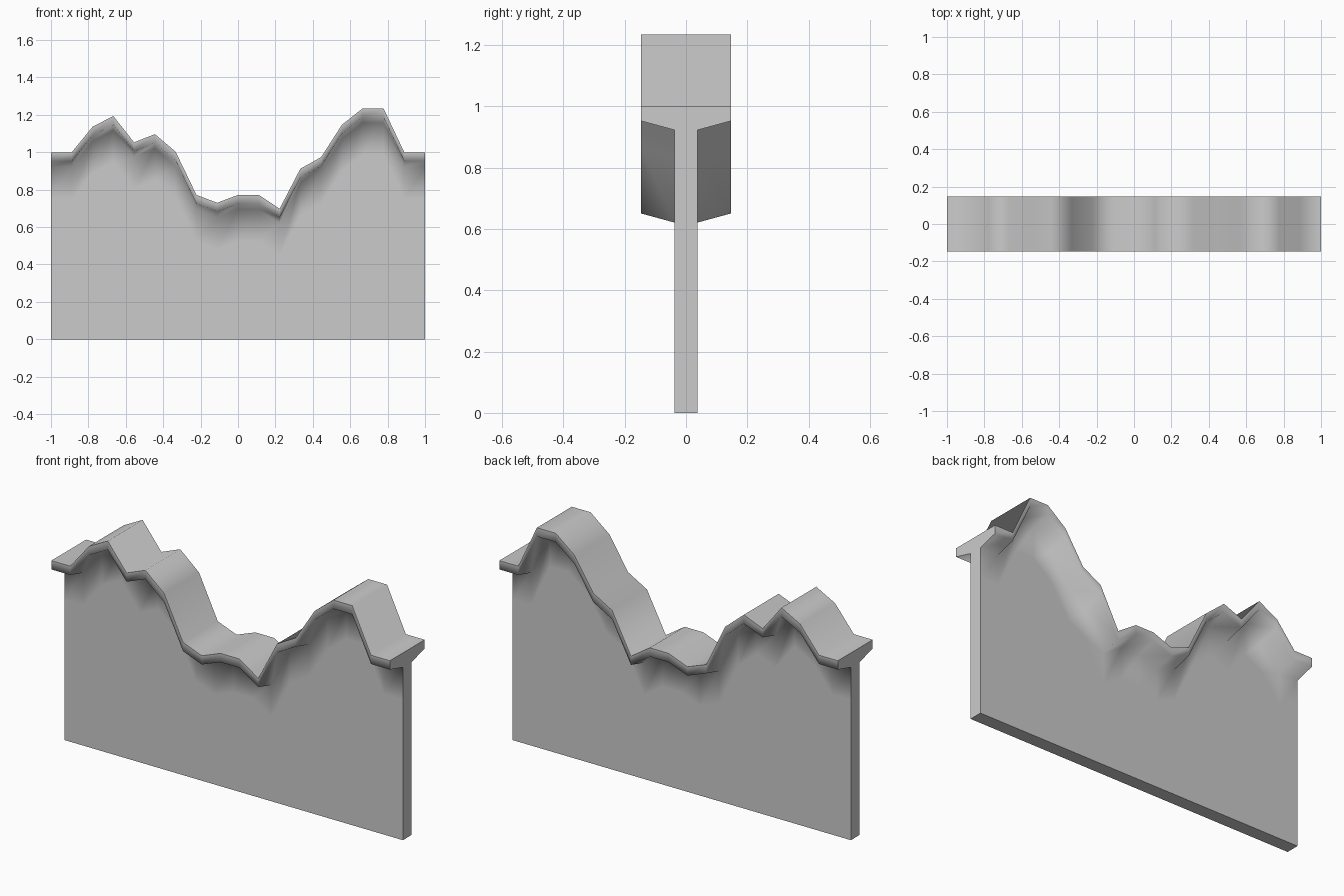
import bpy
import bmesh

if "Cube" in bpy.data.objects:
    bpy.data.objects.remove(bpy.data.objects["Cube"])

# Ridge heights at evenly spaced stations from x = -1 to x = 1
HEIGHTS = [1.0, 1.0, 1.136, 1.194, 1.053, 1.097, 1.003, 0.772, 0.73, 0.772,
           0.772, 0.698, 0.912, 0.974, 1.147, 1.235, 1.235, 1.0, 1.0]
LIP, WALL = 0.147, 0.037            # half widths of the cap and the wall
RIM, UNDER, FADE = 0.047, 0.077, 0.25  # drops below the ridge


def section(top):
    """T-shaped cross-section as a closed (y, z) loop."""
    half = [(LIP, top), (LIP, top - RIM), (WALL, top - UNDER),
            (WALL, top - FADE), (WALL, 0.0)]
    return half + [(-y, z) for y, z in reversed(half)]


# Skin the cross-sections along x
bm = bmesh.new()
last = len(HEIGHTS) - 1
rings = [[bm.verts.new((-1 + 2 * i / last, y, z)) for y, z in section(h)]
         for i, h in enumerate(HEIGHTS)]
n = len(rings[0])
for a, b in zip(rings, rings[1:]):
    for k in range(n):
        j = (k + 1) % n
        bm.faces.new((a[k], a[j], b[j], b[k]))

# End caps
bm.faces.new(rings[0])
bm.faces.new(rings[-1][::-1])
bmesh.ops.recalc_face_normals(bm, faces=bm.faces[:])

# Smooth shading, with crisp top rims, base edges and ends
for f in bm.faces:
    f.smooth = True
for a, b in zip(rings, rings[1:]):
    for k in (0, 4, 5, 9):
        bm.edges.get((a[k], b[k])).smooth = False
for ring in (rings[0], rings[-1]):
    for k in range(n):
        bm.edges.get((ring[k], ring[(k + 1) % n])).smooth = False

mesh = bpy.data.meshes.new("ridge_wall")
bm.to_mesh(mesh)
bm.free()
wall = bpy.data.objects.new("ridge_wall", mesh)
bpy.context.collection.objects.link(wall)
